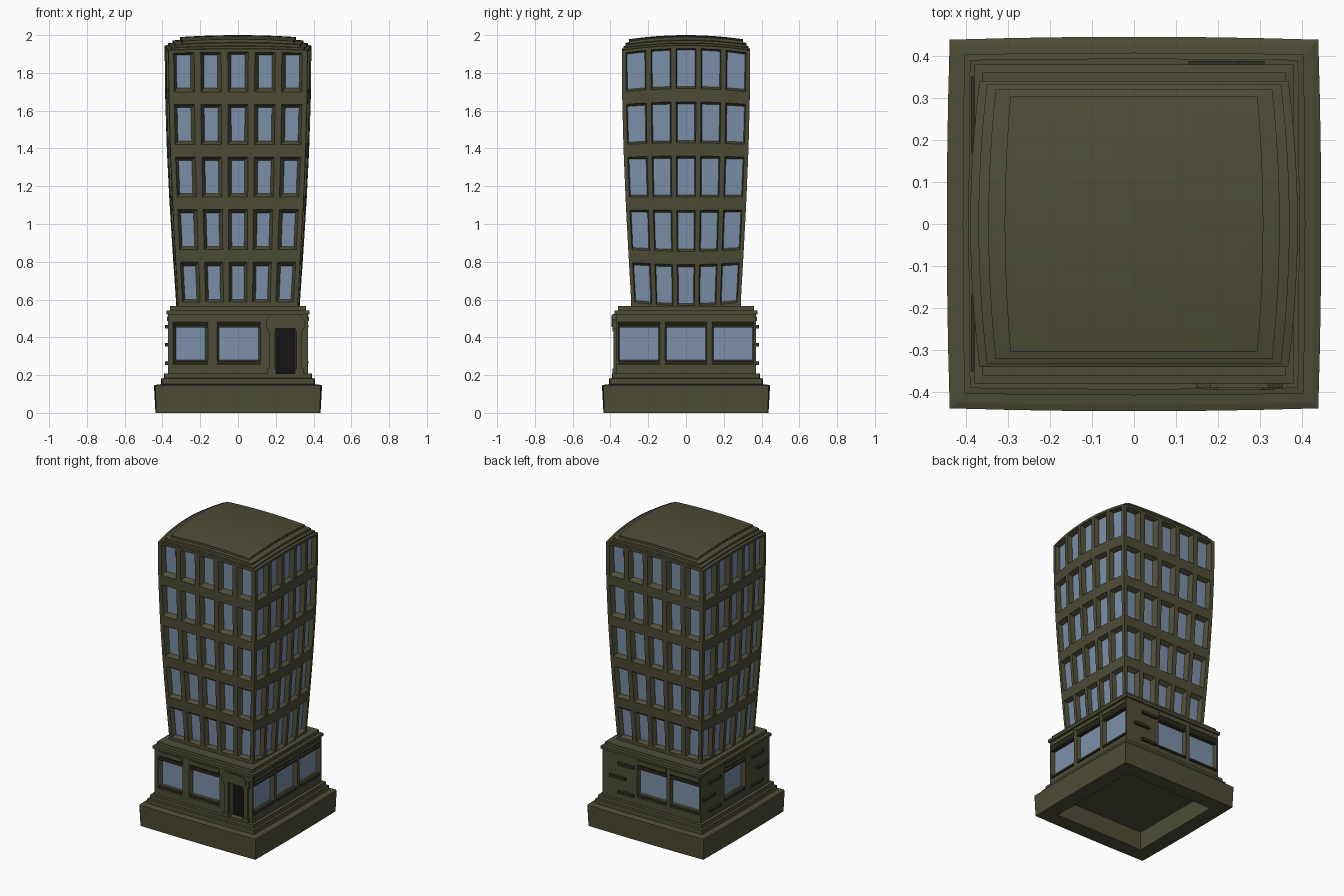
import bpy, bmesh, math

if "Cube" in bpy.data.objects:
    bpy.data.objects.remove(bpy.data.objects["Cube"])


def mat(name, col):
    m = bpy.data.materials.new(name)
    m.diffuse_color = (*col, 1)
    m.use_nodes = True
    m.node_tree.nodes["Principled BSDF"].inputs["Base Color"].default_value = m.diffuse_color
    return m


STONE = mat("stone", (0.075, 0.073, 0.038))
GLASS = mat("glass", (0.20, 0.28, 0.40))
DARK = mat("dark", (0.008, 0.007, 0.008))
TRIM = mat("dark_trim", (0.03, 0.029, 0.018))


def finish(bm, name, m, recalc=True):
    bmesh.ops.remove_doubles(bm, verts=bm.verts, dist=1e-5)
    if recalc:
        bmesh.ops.recalc_face_normals(bm, faces=bm.faces)
    me = bpy.data.meshes.new(name)
    bm.to_mesh(me)
    bm.free()
    me.materials.append(m)
    ob = bpy.data.objects.new(name, me)
    bpy.context.collection.objects.link(ob)
    return ob


def quad(bm, pts):
    bm.faces.new([bm.verts.new(p) for p in pts])


def boxes(name, m, spans):
    bm = bmesh.new()
    for x0, x1, y0, y1, z0, z1 in spans:
        vs = bmesh.ops.create_cube(bm, size=1)["verts"]
        for v in vs:
            v.co = (x0 + (v.co.x + .5) * (x1 - x0), y0 + (v.co.y + .5) * (y1 - y0),
                    z0 + (v.co.z + .5) * (z1 - z0))
    return finish(bm, name, m)


def loft(name, m, rings):
    """Square rings (half size, height, bulge) joined into a closed solid."""
    bm, loops = bmesh.new(), []
    for h, z, b in rings:
        pts, n = [], 6
        for k in range(4):
            for i in range(n):
                a = -1 + 2 * i / n
                d = h + b * (1 - a * a)
                x, y = [(a * h, -d), (d, a * h), (-a * h, d), (-d, -a * h)][k]
                pts.append(bm.verts.new((x, y, z)))
        loops.append(pts)
    for p, q in zip(loops, loops[1:]):
        for i in range(len(p)):
            j = (i + 1) % len(p)
            bm.faces.new((p[i], p[j], q[j], q[i]))
    bm.faces.new(loops[0])
    bm.faces.new(loops[-1])
    return finish(bm, name, m)


def facade(P, side, z0, z1, openings, walls, depth):
    """One wall with recessed panes. opening = (a0, a1, rows, inset_a, inset_z, pane bmesh)."""
    def pt(a, z, d=1.0):
        u, v = [(a, -d), (d, a), (-a, d), (-d, -a)][side]
        return P(u, v, z)

    def rect(bm, a0, a1, b0, b1, d=1.0):
        quad(bm, [pt(a0, b0, d), pt(a1, b0, d), pt(a1, b1, d), pt(a0, b1, d)])

    every = sorted({z for o in openings for r in o[2] for z in r} | {z0, z1})
    edge = -1
    for a0, a1, rows, ia, iz, pane in openings + [(1, 1, [], 0, 0, None)]:
        for b0, b1 in zip(every, every[1:]):
            rect(walls, edge, a0, b0, b1)
        edge, low = a1, z0
        for b0, b1 in rows:
            rect(walls, a0, a1, low, b0)
            low = b1
            o = [(a0, b0), (a1, b0), (a1, b1), (a0, b1)]
            i = [(a0 + ia, b0 + iz), (a1 - ia, b0 + iz), (a1 - ia, b1 - iz), (a0 + ia, b1 - iz)]
            for k in range(4):
                j = (k + 1) % 4
                quad(walls, [pt(*o[k]), pt(*o[j]), pt(*i[j], 1 - depth), pt(*i[k], 1 - depth)])
            rect(pane, i[0][0], i[1][0], i[0][1], i[2][1], 1 - depth)
        if rows:
            rect(walls, a0, a1, low, z1)


# Stepped plinth, hollow underneath
loft("plinth", STONE, [(.335, .125, 0), (.335, 0, 0), (.433, 0, .004), (.438, .145, .007),
                       (.424, .15, .005), (.403, .152, .004), (.403, .182, .004),
                       (.39, .184, .003), (.39, .208, .003), (.3, .208, 0)])


# Ground floor walls, shop windows and door opening
def shop(u, v, z):
    return (.37 * u, .37 * v, z)


walls, glass, door = bmesh.new(), bmesh.new(), bmesh.new()
ROW = [(.255, .48)]
bays = [(-.97, -.37), (-.3, .3), (.37, .97)]


def shop_bay(a, ia=.02):
    return (*a, ROW, ia, .026, glass)


facade(shop, 0, .2, .54, [shop_bay((-.93, -.43), .04), shop_bay((-.3, .32), .03),
                          (.54, .83, [(.21, .455)], .02, .005, door)], walls, .07)
facade(shop, 1, .2, .54, [shop_bay(b) for b in bays], walls, .07)
facade(shop, 2, .2, .54, [shop_bay(b) for b in bays[1:]], walls, .07)
facade(shop, 3, .2, .54, [shop_bay(bays[1])], walls, .07)
finish(walls, "ground_floor_walls", STONE, False)
finish(glass, "shop_windows", GLASS, False)
finish(door, "door_panel", DARK, False)

# Ledge above the ground floor
loft("ground_floor_ledge", STONE, [(.36, .518, 0), (.379, .522, 0), (.379, .541, 0),
                                   (.36, .543, 0), (.36, .566, 0), (.2, .566, 0)])

# Sign bands and window bars over and under the shop windows
bands, bars = [], []
for s, a0, a1 in [(0, -.34, -.16), (0, -.11, .12), (1, -.36, -.137), (1, -.11, .11), (1, .137, .36),
                  (2, -.11, .11), (2, -.36, -.137), (3, -.11, .11)]:
    for lst, z0, z1, d0, d1 in [(bands, .487, .511, .36, .376), (bars, .452, .466, .34, .372),
                                (bars, .262, .274, .34, .372)]:
        lst.append([(a0, a1, -d1, -d0, z0, z1), (d0, d1, a0, a1, z0, z1),
                    (a0, a1, d0, d1, z0, z1), (-d1, -d0, a0, a1, z0, z1)][s])
boxes("sign_bands", STONE, bands)
boxes("window_bars", TRIM, bars)

# Doorway pilasters and chamfered hood
boxes("door_pilasters", STONE, [
    (c - w, c + w, -y, -.36, z0, z1) for c in (.178, .324)
    for w, y, z0, z1 in [(.022, .388, .208, .235), (.015, .383, .235, .445), (.02, .388, .43, .455)]])
for name, k, y in (("door_hood", 1, .390), ("door_hood_face", .8, .395)):
    bm = bmesh.new()
    prof = [(-.103, -.04), (.103, -.04), (.103, .005), (.068, .035), (-.068, .035), (-.103, .005)]
    f = bm.faces.new([bm.verts.new((.25 + x * k, -y, .488 + z * k)) for x, z in prof])
    ex = bmesh.ops.extrude_face_region(bm, geom=[f])["geom"]
    bmesh.ops.translate(bm, vec=(0, y - .36, 0), verts=[g for g in ex if isinstance(g, bmesh.types.BMVert)])
    finish(bm, name, STONE)

# Thin brick strips on the blank bays
strips = []
for z, a0, a1 in [(.455, .13, .25), (.36, .19, .31), (.263, .13, .25)]:
    strips.append((a0, a1, .36, .387, z - .009, z + .009))
    strips.append((-.387, -.36, a0 + .04, a1 + .04, z - .009, z + .009))
    strips.append((-.387, -.36, -a1 - .04, -a0 - .04, z - .009, z + .009))
boxes("brick_strips", TRIM, strips)


# Tower: flared upward, bulging on the x sides, floors fanning out
def tower(u, v, z):
    t = (z - .57) / 1.38
    e = math.sin(min(max(t, 0), 1) * math.pi / 2)
    return (u * (.317 + .050 * e + (.01 + .012 * e) * (1 - v * v)),
            v * (.29 + .05 * e),
            z + v * v * (.02 - .046 * t) - max(0, t - .97) * .25 * u * u)


walls, glass = bmesh.new(), bmesh.new()
rows = [(.567 + .2875 * i, .785 + .2875 * i) for i in range(5)]
for side in range(4):
    ia, iz, hw = (.05, .018, .148) if side % 2 == 0 else (.018, .012, .155)
    cols = [(.39 * i - hw, .39 * i + hw, rows, ia, iz, glass) for i in range(-2, 3)]
    facade(tower, side, .54, 1.95, cols, walls, .085)
finish(walls, "tower_walls", STONE, False)
finish(glass, "tower_windows", GLASS, False)

# Curved stepped roof following the tower's shape
bm = bmesh.new()
N = 12
steps = [(1, 1, 1.935), (1, 1, 1.953), (.95, .975, 1.955), (.95, .975, 1.966), (.89, .94, 1.968), (.89, .94, 1.982),
         (.79, .89, 1.984), (.79, .89, 2.0)]


def border(su, sv, z):
    c = [-1 + 2 * i / N for i in range(N)]
    return [tower(su * u, sv * v, z) for u, v in
            [(a, -1) for a in c] + [(1, a) for a in c] + [(-a, 1) for a in c] + [(-1, -a) for a in c]]


for s, t in zip(steps, steps[1:]):
    p, q = border(*s), border(*t)
    for i in range(4 * N):
        j = (i + 1) % (4 * N)
        quad(bm, [p[i], p[j], q[j], q[i]])
g = [-1 + 2 * i / N for i in range(N + 1)]
for a, b in zip(g, g[1:]):
    for c, d in zip(g, g[1:]):
        quad(bm, [tower(.79 * u, .89 * v, 2.0) for u, v in ((a, c), (b, c), (b, d), (a, d))])
finish(bm, "roof", STONE, False)
